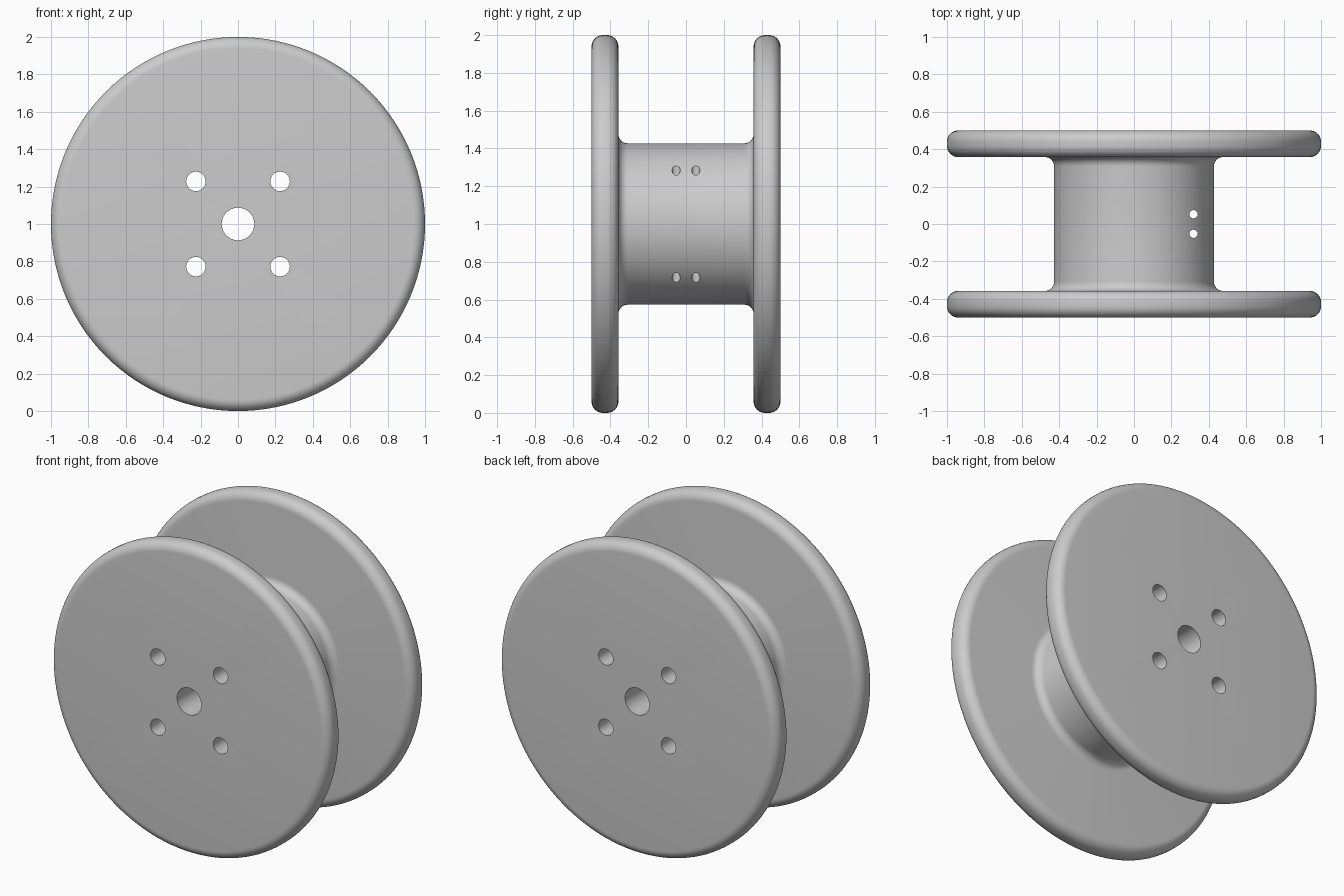
import bpy, bmesh, math
from mathutils import Matrix, Vector

cube = bpy.data.objects.get("Cube")
if cube:
    bpy.data.objects.remove(cube, do_unlink=True)

SEGMENTS = 128
RIM, HUB, BORE = 1.0, 0.427, 0.087
OUTER, INNER = 0.5, 0.358
ROUND, FILLET = 0.06, 0.05

grey = bpy.data.materials.new("spool grey")
grey.use_nodes = True
grey.diffuse_color = (0.6, 0.6, 0.6, 1)
grey.node_tree.nodes["Principled BSDF"].inputs["Base Color"].default_value = (0.6, 0.6, 0.6, 1)


def arc(r, y, radius, start, end, steps=8):
    """Points (radius, y) along a quarter round in the lathe profile."""
    angles = [math.radians(start + (end - start) * i / steps) for i in range(steps + 1)]
    return [(r + radius * math.cos(a), y + radius * math.sin(a)) for a in angles]


def new_object(name, bm):
    mesh = bpy.data.meshes.new(name)
    bm.to_mesh(mesh)
    bm.free()
    ob = bpy.data.objects.new(name, mesh)
    bpy.context.collection.objects.link(ob)
    return ob


# Half profile of one flange, then mirrored to the other end
half = [(BORE, OUTER)]
half += arc(RIM - ROUND, OUTER - ROUND, ROUND, 90, 0)
half += arc(RIM - ROUND, INNER + ROUND, ROUND, 0, -90)
half += arc(HUB + FILLET, INNER - FILLET, FILLET, 90, 180)
profile = half + [(r, -y) for r, y in reversed(half)]

# Spool body: closed profile spun about the y axis
bm = bmesh.new()
rings = []
for i in range(SEGMENTS):
    a = math.tau * i / SEGMENTS
    rings.append([bm.verts.new((r * math.cos(a), y, 1 + r * math.sin(a))) for r, y in profile])
for i in range(SEGMENTS):
    a, b = rings[i], rings[(i + 1) % SEGMENTS]
    for j in range(len(profile)):
        k = (j + 1) % len(profile)
        bm.faces.new((a[j], a[k], b[k], b[j]))
bmesh.ops.recalc_face_normals(bm, faces=bm.faces)
spool = new_object("spool", bm)
spool.data.materials.append(grey)

# Hole cutters: four bolt holes along y, two cord holes along z
bm = bmesh.new()


def add_drill(centre, radius, turn):
    bmesh.ops.create_cone(bm, cap_ends=True, segments=32, radius1=radius, radius2=radius,
                          depth=3, matrix=Matrix.Translation(Vector(centre)) @ turn)


for x in (-0.225, 0.225):
    for z in (-0.228, 0.228):
        add_drill((x, 0, 1 + z), 0.052, Matrix.Rotation(math.pi / 2, 4, "X"))
for y in (-0.052, 0.052):
    add_drill((0.318, y, 1), 0.022, Matrix.Identity(4))
drills = new_object("hole_cutters", bm)
drills.hide_render = True
drills.data.materials.append(grey)

cut = spool.modifiers.new("holes", "BOOLEAN")
cut.operation = "DIFFERENCE"
cut.solver = "EXACT"
cut.object = drills

# Apply the cut, drop the cutters and smooth the curved surfaces
bpy.ops.object.select_all(action="DESELECT")
spool.select_set(True)
bpy.context.view_layer.objects.active = spool
bpy.ops.object.modifier_apply(modifier=cut.name)
bpy.data.objects.remove(drills, do_unlink=True)
bpy.ops.object.shade_smooth_by_angle(angle=math.radians(30))
